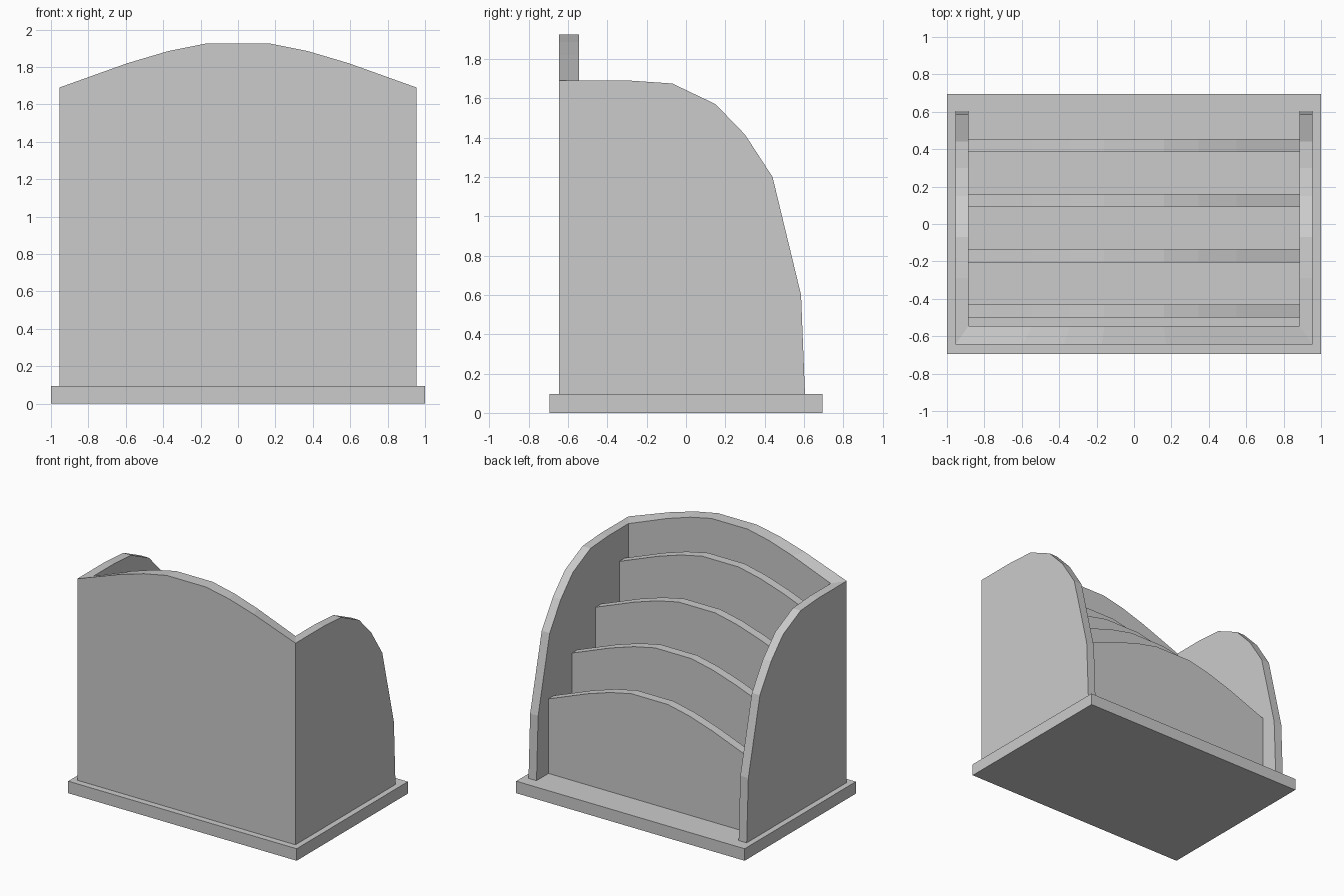
import bpy
import bmesh

cube = bpy.data.objects.get("Cube")
if cube:
    bpy.data.objects.remove(cube, do_unlink=True)

grey = bpy.data.materials.new("plain grey")
grey.use_nodes = True
grey.diffuse_color = (0.6, 0.6, 0.6, 1)
grey.node_tree.nodes["Principled BSDF"].inputs["Base Color"].default_value = (0.6, 0.6, 0.6, 1)


def loft(name, ring_a, ring_b):
    """Solid between two matching outlines."""
    bm = bmesh.new()
    a = [bm.verts.new(p) for p in ring_a]
    b = [bm.verts.new(p) for p in ring_b]
    bm.faces.new(a)
    bm.faces.new(b[::-1])
    for i in range(len(a)):
        j = (i + 1) % len(a)
        bm.faces.new((a[i], b[i], b[j], a[j]))
    bmesh.ops.recalc_face_normals(bm, faces=bm.faces)
    mesh = bpy.data.meshes.new(name)
    bm.to_mesh(mesh)
    bm.free()
    mesh.materials.append(grey)
    obj = bpy.data.objects.new(name, mesh)
    bpy.context.scene.collection.objects.link(obj)
    return obj


FLOOR = 0.095
OUTER, INNER = 0.955, 0.885
BACK, BACK_INNER = -0.645, -0.545
SHOULDER = 1.69

# Half of the arched top: fraction of half width, rise above the shoulder
ARCH = [(1, 0), (0.62, 0.13), (0.39, 0.195), (0.18, 0.235)]


def arched(half, y, shoulder):
    right = [(half * f, y, shoulder + r) for f, r in ARCH]
    left = [(-x, y, z) for x, y, z in reversed(right)]
    return [(half, y, FLOOR)] + right + left + [(-half, y, FLOOR)]


# Base slab
def slab(z):
    return [(x, y, z) for x, y in ((-1, -0.695), (1, -0.695), (1, 0.695), (-1, 0.695))]


loft("base", slab(0), slab(FLOOR))

# Tall panel, mitred into the sides
loft("tall_panel", arched(OUTER, BACK, SHOULDER), arched(INNER, BACK_INNER, SHOULDER))

# Curved side panels
CURVE = [(-0.29, 1.69), (-0.07, 1.675), (0.15, 1.57), (0.3, 1.415),
         (0.44, 1.2), (0.585, 0.6), (0.605, FLOOR)]


def side_outline(x, y_start):
    points = [(y_start, FLOOR), (y_start, SHOULDER)] + CURVE
    return [(x, y, z) for y, z in points]


for side, s in (("left", 1), ("right", -1)):
    loft(side + "_side", side_outline(s * OUTER, BACK), side_outline(s * INNER, BACK_INNER))

# Stepped dividers
for i in range(4):
    y = 0.385 - 0.295 * i
    top = 0.685 + 0.25 * i
    loft("divider_%d" % (i + 1), arched(INNER, y, top), arched(INNER, y + 0.07, top))
